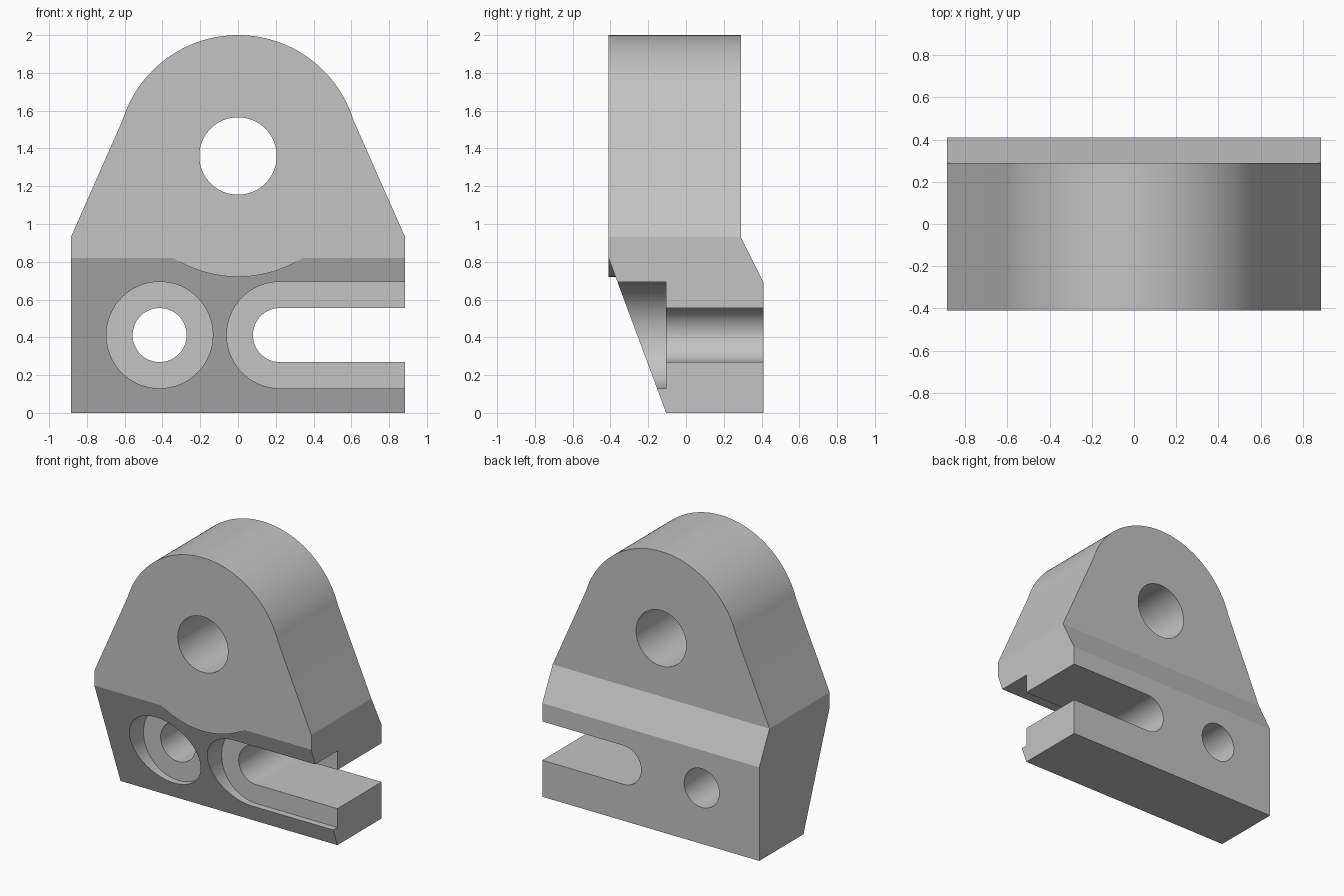
import bpy, bmesh
from math import sin, cos, pi, atan2

if "Cube" in bpy.data.objects:
    bpy.data.objects.remove(bpy.data.objects["Cube"])

steel = bpy.data.materials.new("plain grey")
steel.use_nodes = True
GREY = (0.55, 0.55, 0.55, 1)
steel.diffuse_color = GREY
steel.node_tree.nodes["Principled BSDF"].inputs["Base Color"].default_value = GREY

FRONT, BACK, HALF = -0.41, 0.41, 0.885
EYE_Z, EYE_R = 1.36, 0.64
MOUNT_Z = 0.412


def prism(name, points, axis, start, end):
    """Extrude a closed profile along x (points are y, z) or y (points are x, z)."""
    bm = bmesh.new()
    place = (lambda a, b: (start, a, b)) if axis == "x" else (lambda a, b: (a, start, b))
    face = bm.faces.new([bm.verts.new(place(a, b)) for a, b in points])
    grown = bmesh.ops.extrude_face_region(bm, geom=[face])["geom"]
    shift = (end - start, 0, 0) if axis == "x" else (0, end - start, 0)
    bmesh.ops.translate(bm, vec=shift, verts=[v for v in grown if isinstance(v, bmesh.types.BMVert)])
    bmesh.ops.recalc_face_normals(bm, faces=bm.faces)
    mesh = bpy.data.meshes.new(name)
    bm.to_mesh(mesh)
    bm.free()
    mesh.materials.append(steel)
    obj = bpy.data.objects.new(name, mesh)
    bpy.context.collection.objects.link(obj)
    return obj


def arc(x, z, r, a0, a1, n):
    steps = [a0 + (a1 - a0) * i / n for i in range(n + 1)]
    return [(x + r * cos(a), z + r * sin(a)) for a in steps]


def circle(x, z, r):
    return arc(x, z, r, 0, 2 * pi, 64)[:-1]


def slot(x, z, r):
    """Round at the inner end, open past the left side."""
    return arc(x, z, r, pi / 2, 3 * pi / 2, 32) + [(1.2, z - r), (1.2, z + r)]


def cut(target, cutter):
    mod = target.modifiers.new(cutter.name, "BOOLEAN")
    mod.operation, mod.solver, mod.object = "DIFFERENCE", "EXACT", cutter
    bpy.context.view_layer.objects.active = target
    bpy.ops.object.modifier_apply(modifier=mod.name)
    bpy.data.objects.remove(cutter)


# Body: straight foot, tapering sides and a rounded eye at the top
tangent = atan2(0.19, 0.611)
outline = [(-HALF, 0), (HALF, 0), (HALF, 0.93)]
outline += arc(0, EYE_Z, EYE_R, tangent, pi - tangent, 64) + [(-HALF, 0.93)]
body = prism("bracket_body", outline, "y", FRONT, BACK)

# Sloped front of the foot, leaving the round eye boss standing proud
slope = prism("front_slope", [(-0.105, 0), (FRONT, 0.82), (-0.6, 0.82), (-0.6, -0.3),
                              (0.0066, -0.3)], "x", -1.2, 1.2)
cut(slope, prism("boss_keep", circle(0, EYE_Z, EYE_R), "y", -0.8, 0.2))
cut(body, slope)

# Back step with its chamfer
cut(body, prism("back_step", [(0.29, 0.93), (BACK, 0.69), (0.6, 0.31), (0.6, 2.3), (0.29, 2.3)],
                "x", -1.2, 1.2))

# Eye bore, counterbored bolt hole and open counterbored slot
cut(body, prism("eye_bore", circle(0, EYE_Z, 0.205), "y", -0.8, 0.8))
for profile, x in ((circle, -0.415), (slot, 0.222)):
    cut(body, prism("counterbore", profile(x, MOUNT_Z, 0.282), "y", -0.8, -0.105))
    cut(body, prism("bolt_opening", profile(x, MOUNT_Z, 0.143), "y", -0.8, 0.8))

bpy.ops.object.select_all(action="DESELECT")
body.select_set(True)
bpy.context.view_layer.objects.active = body
bpy.ops.object.shade_smooth_by_angle(angle=pi / 12)
